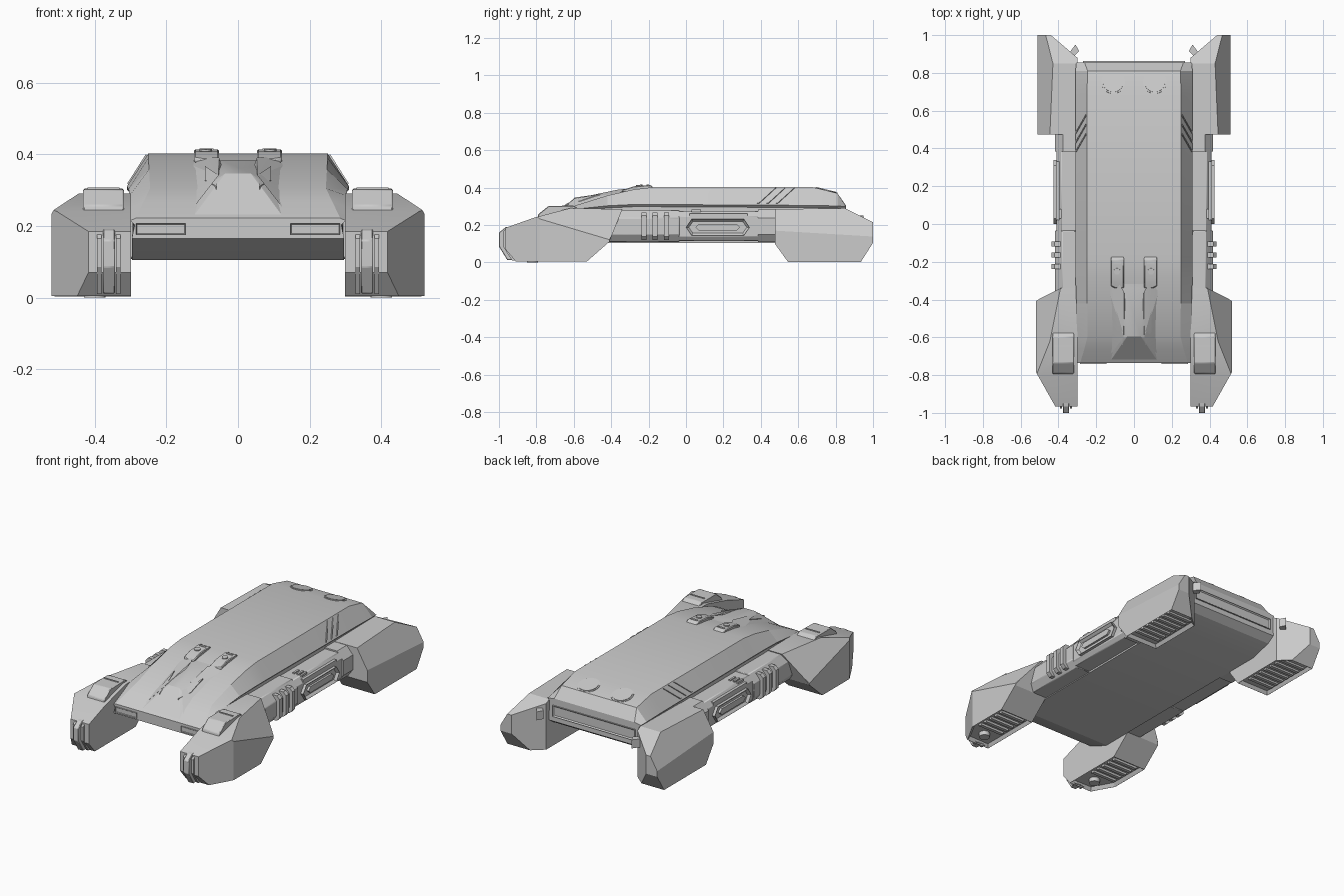
import bpy, bmesh, math
from mathutils import Vector, Matrix

if "Cube" in bpy.data.objects:
    bpy.data.objects.remove(bpy.data.objects["Cube"])


def finish(name, bm, mirror=True, bevel=0.0):
    bmesh.ops.recalc_face_normals(bm, faces=bm.faces)
    me = bpy.data.meshes.new(name)
    bm.to_mesh(me)
    bm.free()
    ob = bpy.data.objects.new(name, me)
    bpy.context.collection.objects.link(ob)
    if bevel:
        m = ob.modifiers.new("Bevel", 'BEVEL')
        m.width, m.segments = bevel, 1
    if mirror:
        ob.modifiers.new("Mirror", 'MIRROR').use_mirror_merge = False
    return ob


def inset(bm, direction, width, depth):
    """Recess the face that points most closely in a direction."""
    bm.normal_update()
    d = Vector(direction)
    face = max(bm.faces, key=lambda f: (round(f.normal.dot(d), 2), f.calc_area()))
    bmesh.ops.inset_individual(bm, faces=[face], thickness=0.001, depth=0)
    bmesh.ops.inset_individual(bm, faces=[face], thickness=width, depth=0)
    bmesh.ops.translate(bm, verts=face.verts, vec=d * -depth)


def prism(name, profile, x0, x1, cuts=(), insets=(), bevel=0.0, mirror=True):
    """Extrude a y-z profile along x, then slice off corners with planes."""
    bm = bmesh.new()
    f = bm.faces.new([bm.verts.new((x0, y, z)) for y, z in profile])
    ext = bmesh.ops.extrude_face_region(bm, geom=[f])["geom"]
    bmesh.ops.translate(bm, vec=(x1 - x0, 0, 0),
                        verts=[v for v in ext if isinstance(v, bmesh.types.BMVert)])
    bmesh.ops.recalc_face_normals(bm, faces=bm.faces)
    for co, no in cuts:
        bmesh.ops.bisect_plane(bm, geom=bm.verts[:] + bm.edges[:] + bm.faces[:],
                               plane_co=co, plane_no=no, clear_outer=True)
        bmesh.ops.holes_fill(bm, edges=[e for e in bm.edges if e.is_boundary])
        bmesh.ops.recalc_face_normals(bm, faces=bm.faces)
    for i in insets:
        inset(bm, *i)
    return finish(name, bm, mirror, bevel)


def hull(name, pts, mirror=True, bevel=0.0):
    bm = bmesh.new()
    for p in pts:
        bm.verts.new(p)
    bmesh.ops.convex_hull(bm, input=bm.verts)
    bmesh.ops.dissolve_limit(bm, angle_limit=0.01, verts=bm.verts, edges=bm.edges)
    return finish(name, bm, mirror, bevel)


def box(name, x, y, z, mirror=True, bevel=0.0):
    return hull(name, [(a, b, c) for a in x for b in y for c in z], mirror, bevel)


def disc(name, loc, r, h, tilt=0.0, seg=32):
    bm = bmesh.new()
    m = Matrix.Translation(loc) @ Matrix.Rotation(tilt, 4, 'X')
    bmesh.ops.create_cone(bm, cap_ends=True, segments=seg, radius1=r, radius2=r, depth=h, matrix=m)
    return finish(name, bm)


# Main hull: lofted along y (y, deck half width, deck z, rim half width, rim z, belly z)
stations = [(-.735, .285, .222, .30, .215, .165), (-.66, .262, .27, .30, .25, .13),
            (-.59, .245, .305, .302, .285, .105), (-.42, .248, .358, .305, .303, .105),
            (-.28, .25, .39, .31, .31, .105), (-.18, .25, .402, .31, .31, .105),
            (.68, .25, .402, .31, .305, .105), (.81, .245, .37, .31, .302, .14),
            (.855, .262, .305, .305, .298, .17)]
bm = bmesh.new()
rings = []
for y, tw, tz, rw, rz, bz in stations:
    half = [(tw, tz), (rw, rz), (rw - .012, rz - .012), (.296, bz)]
    rings.append([bm.verts.new((x, y, z)) for x, z in half + [(-x, z) for x, z in half[::-1]]])
for a, b in zip(rings, rings[1:]):
    for i in range(8):
        j = (i + 1) % 8
        bm.faces.new((a[i], a[j], b[j], b[i]))
bm.faces.new(rings[0])
bm.faces.new(rings[-1])
finish("hull", bm, mirror=False)

# Nose lamps and rear slot
for name, x, y, z in (("nose_lamp", (.145, .285), -.737, (.175, .207)),):
    prism(name, [(y - .004, z[0]), (y + .02, z[0]), (y + .02, z[1]), (y - .004, z[1])],
          *x, insets=[((0, -1, 0), .004, .004)])
prism("rear_light_bar", [(.84, .20), (.862, .20), (.862, .265), (.84, .265)], -.27, .27,
      insets=[((0, 1, 0), .015, .012)], mirror=False)

# Central cowl on the sloping nose
hull("nose_cowl", [(s * x, y, z) for s in (1, -1) for x, y, z in
                   ((.13, -.732, .22), (.05, -.605, .335), (.035, -.595, .347), (.045, -.34, .383),
                    (.10, -.30, .38), (.13, -.36, .36), (.13, -.6, .29))], mirror=False)
# Wedge fairings and side windows flanking the cowl
hull("cowl_fairing", [(.045, -.44, .365), (.09, -.30, .395), (.052, -.36, .39), (.13, -.36, .37),
                      (.055, -.60, .34), (.125, -.69, .25), (.13, -.60, .29)])
hull("cowl_window", [(x, y, z + d) for d in (-.01, .006) for x, y, z in
                     ((.06, -.57, .34), (.092, -.46, .361), (.092, -.57, .322), (.06, -.645, .305))])

# Sensor pods on the deck
prism("sensor_pod", [(-.34, .375), (-.34, .387), (-.28, .407), (-.19, .414), (-.172, .40), (-.18, .375)],
      .053, .122, cuts=[((.09, -.345, .4), (.45, -.9, 0))], bevel=.004)
disc("sensor_lens", (.09, -.25, .408), .017, .014, math.radians(5), 16)
box("sensor_slot", (.068, .108), (-.21, -.198), (.40, .416))

# Rear deck hatches
tilt = -math.atan2(.032, .13)
disc("deck_hatch_rim", (.11, .75, .384), .062, .006, tilt)
disc("deck_hatch", (.11, .75, .386), .054, .008, tilt)

# Slanted ribs on the deck flanks
for i in range(3):
    y = .38 + i * .05
    hull("flank_rib", [(x + d, yy + w, z + d) for d in (-.006, .004) for w in (0, .01)
                       for x, yy, z in ((.305, y, .314), (.253, y + .09, .396))])

# Side beams joining the legs
beam = [((.415, 0, .24), (.75, 0, .66)), ((.415, 0, .145), (.8, 0, -.6))]
prism("side_beam_front", [(-.43, .11), (-.035, .11), (-.035, .28), (-.43, .28)], .28, .418, beam, bevel=.004)
prism("side_beam_mid", [(-.045, .115), (.40, .115), (.40, .275), (-.045, .275)], .28, .41, beam, bevel=.004)
prism("side_beam_rear", [(.385, .108), (.50, .108), (.50, .283), (.385, .283)], .28, .418, beam)
for y in (-.225, -.165, -.105):
    prism("beam_rib", [(y - .013, .12), (y + .013, .12), (y + .013, .268), (y - .013, .268)],
          .36, .438, [((.438, 0, .25), (.7, 0, .7)), ((.438, 0, .14), (.7, 0, -.7))])
prism("beam_vent", [(.0, .188), (.03, .143), (.31, .143), (.34, .188), (.31, .232), (.03, .232)],
      .38, .427, insets=[((1, 0, 0), .014, .014)])
prism("beam_vent_bar", [(.05, .188), (.07, .17), (.27, .17), (.29, .188), (.27, .206), (.07, .206)], .40, .425)
box("beam_strip", (.36, .412), (.02, .33), (.24, .262))
for x in (.335, .362, .384):
    box("beam_clip", (x, x + .012), (.03, .08), (.27, .282))

# Front legs
prism("front_leg", [(-.965, .185), (-.81, .24), (-.62, .29), (-.34, .285), (-.41, .11),
                    (-.53, .005), (-.91, .005), (-.965, .07)], .298, .52,
      [((.42, -.96, 0), (.87, -.49, 0)), ((.43, -.35, 0), (.55, .83, 0)),
       ((.43, -.55, .29), (.8, .17, .57))], [((0, 0, -1), .016, .02)])
prism("toe_guard", [(-1, .16), (-.965, .188), (-.9, .2), (-.9, .012), (-.955, .012), (-1, .085)],
      .343, .377, bevel=.003)
for x in (.327, .38):
    prism("toe_plate", [(-.978, .165), (-.955, .186), (-.9, .2), (-.9, .01), (-.93, .01), (-.978, .085)],
          x, x + .013)
prism("leg_top_box", [(-.795, .235), (-.79, .258), (-.735, .302), (-.60, .304), (-.57, .285), (-.57, .26)],
      .318, .432, bevel=.004)
box("leg_box_seam", (.33, .42), (-.65, -.642), (.29, .307))
disc("foot_thruster", (.40, -.82, .013), .03, .026, 0, 24)

# Rear legs
prism("rear_leg", [(.475, .285), (.85, .29), (1, .215), (1, .105), (.935, .003), (.545, .003), (.475, .10)],
      .298, .512, [((.46, 0, .288), (.86, .03, .5)), ((.44, 1, 0), (-.65, .76, 0))],
      [((0, 0, -1), .016, .02)])
hull("rear_leg_fin", [(.29, .915, .2), (.31, .95, .2), (.325, .88, .2), (.34, .91, .2),
                      (.29, .915, .25), (.31, .95, .25), (.325, .88, .25), (.34, .91, .25)])
# Slats in the foot recesses
for name, y0, n in (("front_foot_slat", -.76, 5), ("rear_foot_slat", .60, 7)):
    for i in range(n):
        y = y0 + i * .045
        box(name, (.33, .49), (y, y + .02), (.012, .03))

bpy.ops.object.select_all(action='SELECT')
bpy.context.view_layer.objects.active = bpy.data.objects["hull"]
bpy.ops.object.shade_smooth_by_angle(angle=math.radians(16))
